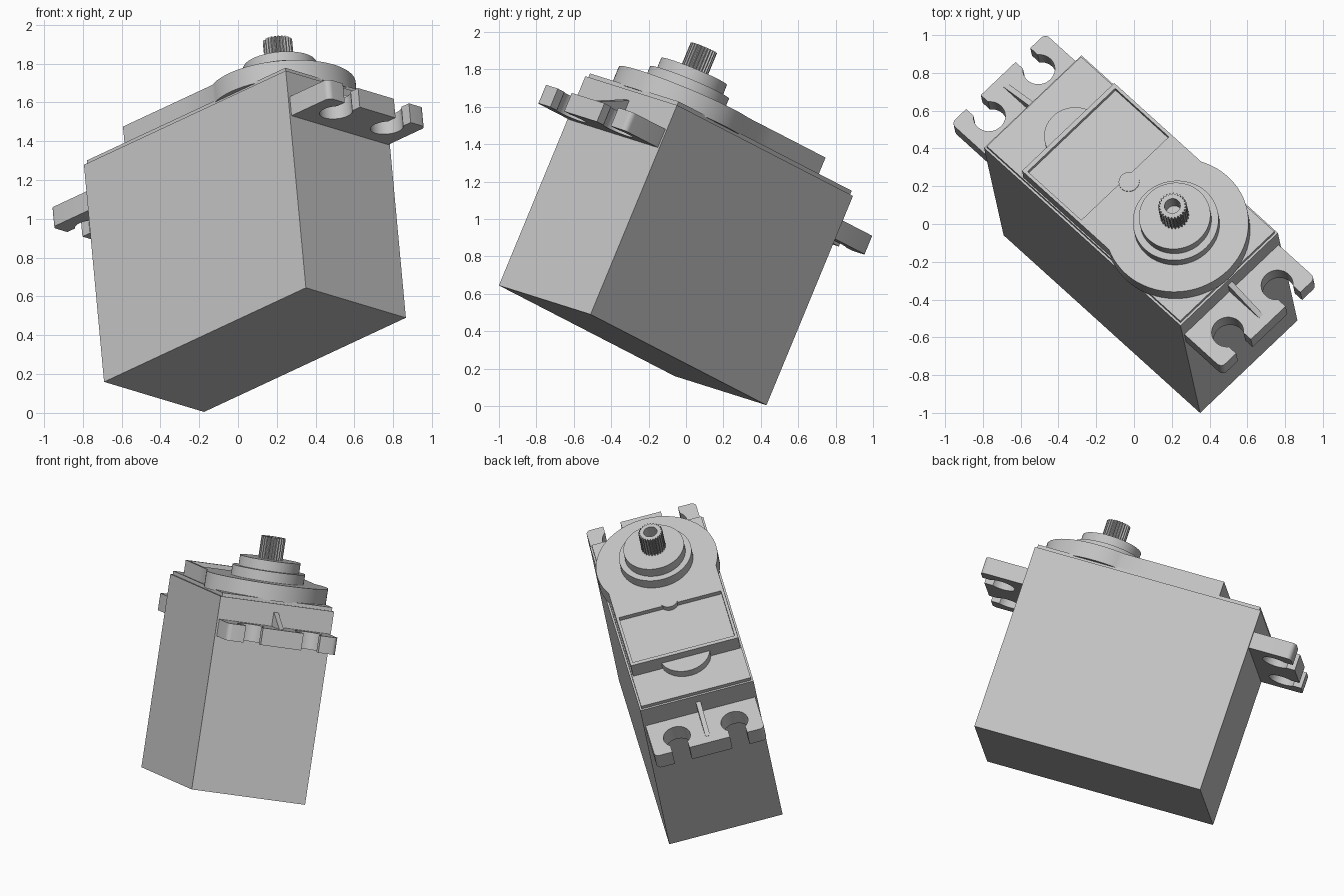
import bpy, bmesh
from math import cos, sin, pi, radians, asin, degrees
from mathutils import Matrix, Vector

cube = bpy.data.objects.get("Cube")
if cube:
    bpy.data.objects.remove(cube)

# Single grey plastic
grey = bpy.data.materials.new("grey_plastic")
grey.use_nodes = True
colour = (0.55, 0.55, 0.55, 1)
grey.diffuse_color = colour
grey.node_tree.nodes["Principled BSDF"].inputs["Base Color"].default_value = colour

# Tilted frame: along = toward the shaft end, across = width, up = shaft axis
along = Vector((0.701, -0.634, 0.327)).normalized()
across = Vector((0.708, 0.674, -0.213))
across = (across - along * across.dot(along)).normalized()
up = along.cross(across)
POSE = Matrix((along, across, up)).transposed().to_4x4()
POSE.translation = (0.0875, -0.285, 0.325)

HALF_L, HALF_W = 0.742, 0.364
SHAFT = 0.36


def finish(name, bm, smooth=False):
    bmesh.ops.recalc_face_normals(bm, faces=bm.faces)
    mesh = bpy.data.meshes.new(name)
    bm.to_mesh(mesh)
    bm.free()
    mesh.materials.append(grey)
    obj = bpy.data.objects.new(name, mesh)
    bpy.context.collection.objects.link(obj)
    obj.matrix_world = POSE
    if smooth:
        bpy.ops.object.select_all(action="DESELECT")
        obj.select_set(True)
        bpy.context.view_layer.objects.active = obj
        bpy.ops.object.shade_smooth_by_angle(angle=radians(30))
    return obj


def prism(name, outline, z0, z1, smooth=False):
    """Extrude a flat outline between two heights."""
    bm = bmesh.new()
    face = bm.faces.new([bm.verts.new((x, y, z0)) for x, y in outline])
    top = bmesh.ops.extrude_face_region(bm, geom=[face])["geom"]
    verts = [g for g in top if isinstance(g, bmesh.types.BMVert)]
    bmesh.ops.translate(bm, verts=verts, vec=(0, 0, z1 - z0))
    return finish(name, bm, smooth)


def box(name, x0, x1, y0, y1, z0, z1):
    return prism(name, [(x0, y0), (x1, y0), (x1, y1), (x0, y1)], z0, z1)


def arc(cx, cy, r, a0, a1, n):
    steps = [radians(a0 + (a1 - a0) * i / n) for i in range(n + 1)]
    return [(cx + r * cos(a), cy + r * sin(a)) for a in steps]


def disc(name, cx, r, z0, z1, n=64):
    return prism(name, arc(cx, 0, r, 0, 360, n)[:-1], z0, z1, True)


# Case: three stacked shells and a slightly inset lid
for name, z0, z1 in (("bottom_cover", 0, 0.22), ("middle_case", 0.22, 0.966),
                     ("top_case", 0.966, 1.215)):
    box(name, -HALF_L, HALF_L, -HALF_W, HALF_W, z0, z1)
lid = 0.012
box("lid", lid - HALF_L, HALF_L - lid, lid - HALF_W, HALF_W - lid, 1.215, 1.238)

# Mounting flanges with open screw slots, and a wedge rib on each
end, half, hole_x, hole_y, hole_r, slot = 1.02, 0.352, 0.9, 0.185, 0.085, 0.055
mouth = degrees(asin(slot / hole_r))
side = [(HALF_L - 0.02, half)] + arc(end - 0.03, half - 0.03, 0.03, 90, 0, 5)
side += [(end, hole_y + slot)]
side += arc(hole_x, hole_y, hole_r, mouth, 360 - mouth, 28)
side += [(end, hole_y - slot)]
flange = side + [(x, -y) for x, y in reversed(side)]

for sign, label in ((1, "shaft_end"), (-1, "rear_end")):
    prism(label + "_flange", [(sign * x, y) for x, y in flange], 0.966, 1.073, True)
    bm = bmesh.new()
    profile = ((HALF_L - 0.01, 1.06), (0.965, 1.06), (0.965, 1.075), (HALF_L - 0.01, 1.165))
    rib = bm.faces.new([bm.verts.new((sign * x, -0.015, z)) for x, z in profile])
    moved = bmesh.ops.extrude_face_region(bm, geom=[rib])["geom"]
    bmesh.ops.translate(bm, vec=(0, 0.03, 0),
                        verts=[g for g in moved if isinstance(g, bmesh.types.BMVert)])
    finish(label + "_rib", bm)

# Gear cover: straight sides running into a round end
cover_w, cover_r, cover_top = 0.345, 0.382, 1.333
sweep = 180 - degrees(asin(cover_w / cover_r))
outline = [(-0.03, -cover_w)] + arc(SHAFT, 0, cover_r, -sweep, sweep, 48) + [(-0.03, cover_w)]
prism("gear_cover", outline, 1.23, cover_top, True)

# Recessed panel with a thin rim
box("panel", -0.46, -0.03, -cover_w, cover_w, 1.23, 1.305)
box("panel_rear_rim", -0.46, -0.435, -cover_w, cover_w, 1.305, cover_top)
for sign, label in ((1, "left"), (-1, "right")):
    a, b = sorted((sign * cover_w, sign * (cover_w - 0.018)))
    box("panel_" + label + "_rim", -0.435, -0.03, a, b, 1.305, cover_top)
disc("panel_boss", 0, 0.055, 1.30, cover_top + 0.004, 32)
disc("rear_boss", -0.42, 0.16, 1.23, 1.285, 48)

# Stepped bearing collar
disc("collar_base", SHAFT, 0.228, 1.32, 1.398)
disc("collar_top", SHAFT, 0.19, 1.39, 1.462)

# Splined output shaft with a screw hole in its end
TEETH = 25
bm = bmesh.new()


def ring(z, radius=None):
    verts = []
    for i in range(TEETH * 4):
        r = radius or (0.076 if i % 4 < 2 else 0.066)
        a = 2 * pi * i / (TEETH * 4)
        verts.append(bm.verts.new((SHAFT + r * cos(a), r * sin(a), z)))
    return verts


rings = [ring(1.45), ring(1.60), ring(1.60, 0.042), ring(1.50, 0.042)]
for low, high in zip(rings, rings[1:]):
    for i in range(len(low)):
        j = (i + 1) % len(low)
        bm.faces.new((low[i], low[j], high[j], high[i]))
bm.faces.new(rings[0])
bm.faces.new(rings[-1])
finish("output_shaft", bm)
